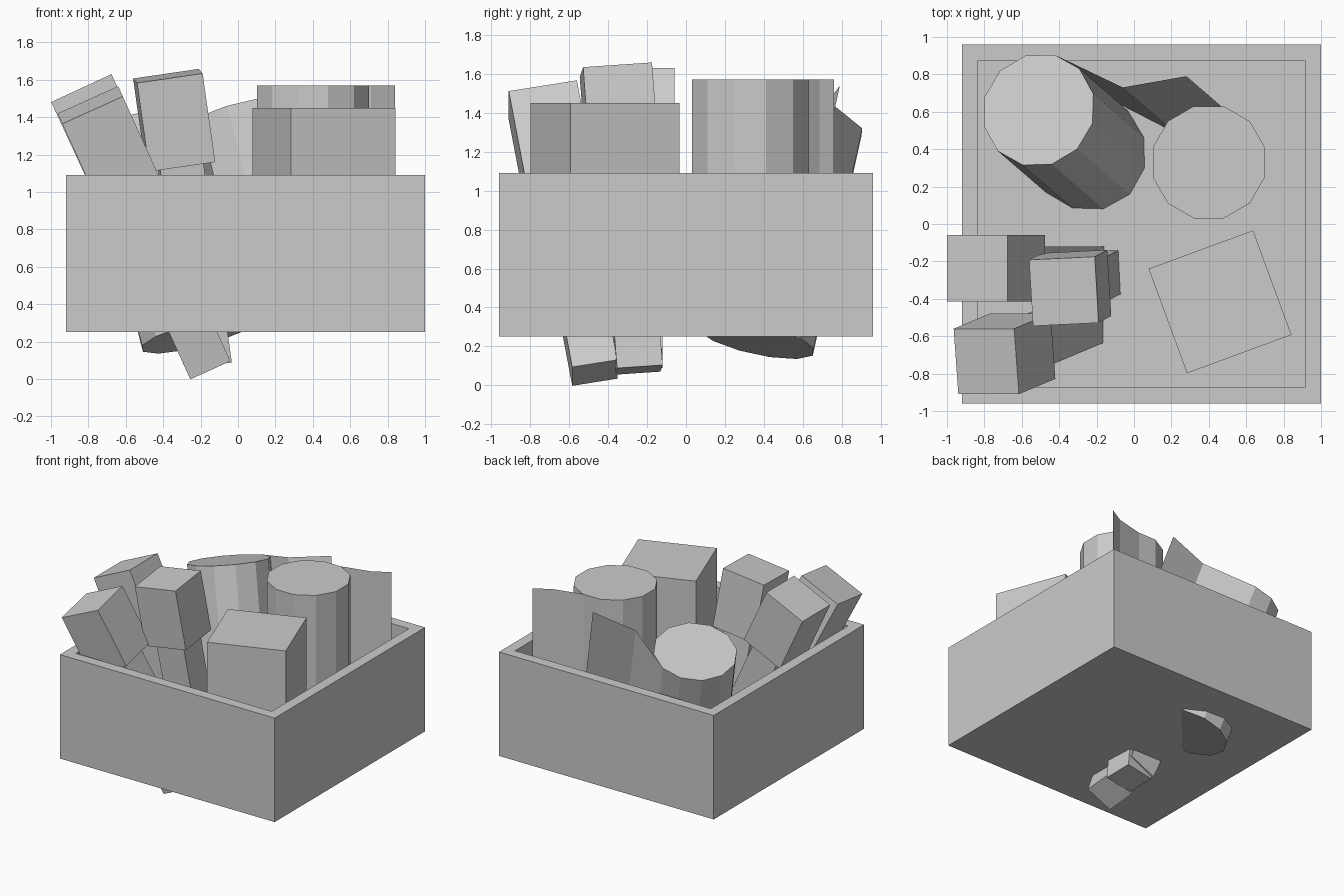
import bpy, bmesh, math
from mathutils import Vector, Matrix

if "Cube" in bpy.data.objects:
    bpy.data.objects.remove(bpy.data.objects["Cube"])


def finish(bm, name, matrix=None):
    if matrix is not None:
        bm.transform(matrix)
    bmesh.ops.recalc_face_normals(bm, faces=bm.faces)
    mesh = bpy.data.meshes.new(name)
    bm.to_mesh(mesh)
    bm.free()
    ob = bpy.data.objects.new(name, mesh)
    bpy.context.collection.objects.link(ob)
    return ob


def add_box(bm, size, center):
    verts = bmesh.ops.create_cube(bm, size=1)["verts"]
    bmesh.ops.scale(bm, vec=size, verts=verts)
    bmesh.ops.translate(bm, vec=center, verts=verts)


# open storage bin: inset the top and push it down to the floor
bm = bmesh.new()
add_box(bm, (1.92, 1.92, 0.84), (0.04, 0, 0.67))
top = max(bm.faces, key=lambda f: f.calc_center_median().z)
bmesh.ops.inset_individual(bm, faces=[top], thickness=0.12)
cavity = bmesh.ops.extrude_face_region(bm, geom=[top])
bmesh.ops.delete(bm, geom=[top], context="FACES_ONLY")
bmesh.ops.translate(bm, vec=(0, 0, -0.72),
                    verts=[g for g in cavity["geom"] if isinstance(g, bmesh.types.BMVert)])
finish(bm, "bin")

# upright square block
bm = bmesh.new()
add_box(bm, (0.595, 0.595, 1.08), (0, 0, 0.91))
finish(bm, "square_block",
       Matrix.Translation((0.46, -0.416, 0)) @ Matrix.Rotation(math.radians(20.2), 4, "Z"))


def roll(name, bottom, top, flap):
    """Twelve-sided roll with a thin loose flap peeling off one edge."""
    bottom, top = Vector(bottom), Vector(top)
    axis = top - bottom
    turn = Vector((0, 0, 1)).rotation_difference(axis).to_matrix()
    ring = [turn @ Vector((0.31 * math.cos(a), 0.31 * math.sin(a), 0))
            for a in (math.radians(15 + 30 * i) for i in range(12))]
    bm = bmesh.new()
    low = [bm.verts.new(bottom + p) for p in ring]
    high = [bm.verts.new(top + p) for p in ring]
    bm.faces.new(low[::-1])
    bm.faces.new(high)
    for i in range(12):
        j = (i + 1) % 12
        bm.faces.new((low[i], low[j], high[j], high[i]))
    finish(bm, name)
    # loose flap, swept along the roll
    bm = bmesh.new()
    path = [top + ring[2]] + [Vector(p) for p in flap]
    pairs = [(bm.verts.new(p - axis), bm.verts.new(p)) for p in path]
    for (a, b), (c, d) in zip(pairs, pairs[1:]):
        bm.faces.new((a, c, d, b))
    finish(bm, name + "_flap")


roll("upright_roll", (0.40, 0.33, 0.37), (0.40, 0.33, 1.57),
     [(0.71, 0.685, 1.57), (0.84, 0.76, 1.57)])
roll("leaning_roll", (-0.22, 0.36, 0.235), (-0.51, 0.61, 1.363),
     [(-0.06, 0.73, 1.46), (0.28, 0.79, 1.54)])


def marker(name, top, down, side):
    """Square stick with a wider square cap at the top."""
    z = -Vector(down).normalized()
    x = Vector(side)
    x = (x - z * x.dot(z)).normalized()
    y = z.cross(x)
    m = Matrix.Translation(top) @ Matrix((x, y, z)).transposed().to_4x4()
    for part, width, start, end in (("cap", 0.355, 0, 0.48), ("stick", 0.235, 0.48, 1.56)):
        bm = bmesh.new()
        add_box(bm, (width, width, end - start), (0, 0, -(start + end) / 2))
        finish(bm, name + "_" + part, m)


marker("back_marker", (-0.838, -0.237, 1.555), (0.42, 0, -0.907), (0.325, 0, 0.15))
marker("front_marker", (-0.79, -0.735, 1.465), (0.406, 0.171, -0.897), (0.33, 0, 0.15))
marker("middle_marker", (-0.375, -0.36, 1.62), (0.14, 0.075, -0.985), (0.36, 0.018, 0.05))
